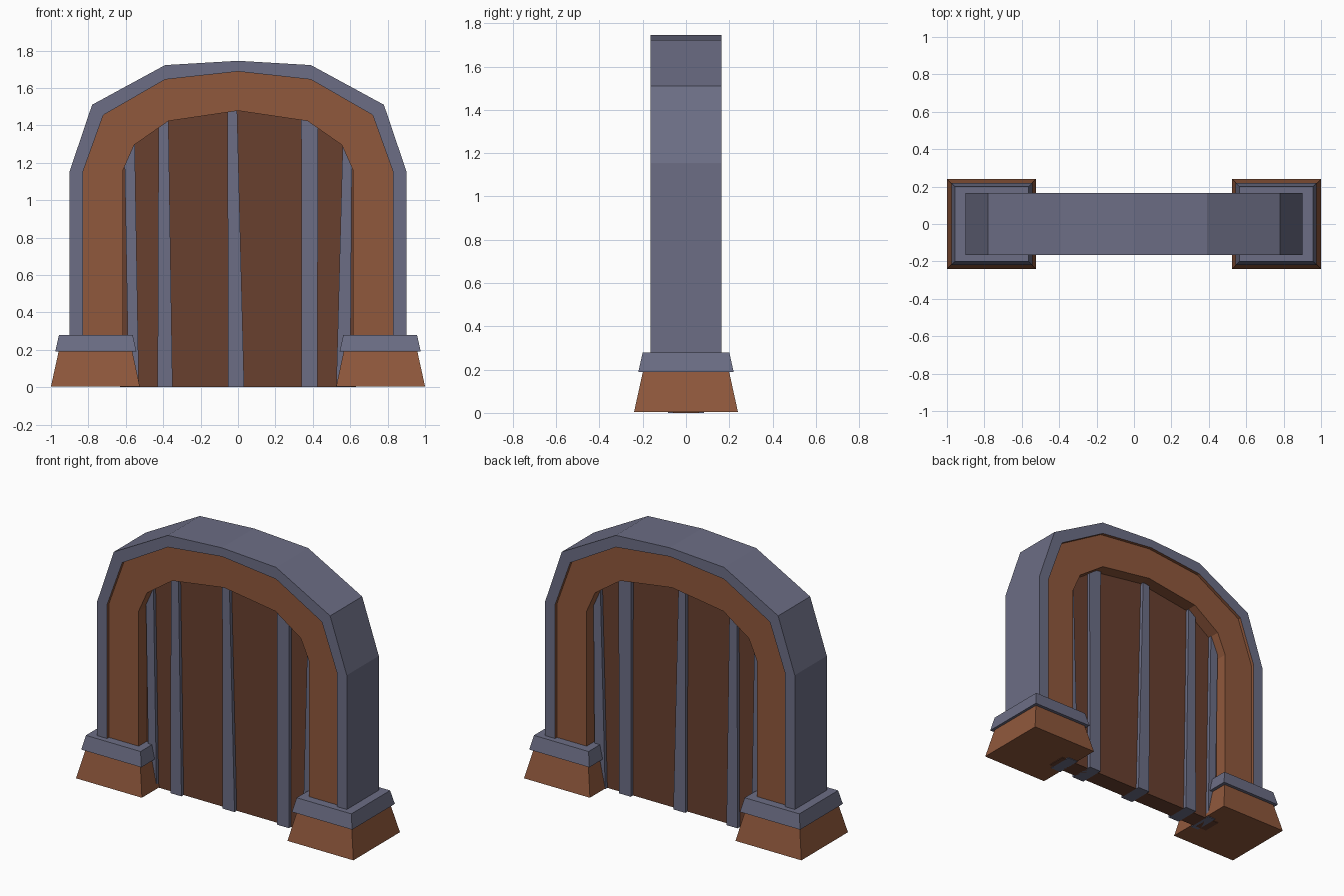
import bpy

if "Cube" in bpy.data.objects:
    bpy.data.objects.remove(bpy.data.objects["Cube"])

def material(name, rgb):
    m = bpy.data.materials.new(name)
    m.diffuse_color = (*rgb, 1)
    m.use_nodes = True
    m.node_tree.nodes["Principled BSDF"].inputs["Base Color"].default_value = m.diffuse_color
    return m

SLATE = material("slate", (0.15, 0.155, 0.235))
BROWN = material("brown", (0.28, 0.098, 0.045))
DARK = material("dark_brown", (0.141, 0.051, 0.028))

def mesh_object(name, verts, faces, mats, indices=None):
    me = bpy.data.meshes.new(name)
    me.from_pydata(verts, [], faces)
    for m in mats:
        me.materials.append(m)
    if indices:
        for p, i in zip(me.polygons, indices):
            p.material_index = i
    ob = bpy.data.objects.new(name, me)
    bpy.context.collection.objects.link(ob)
    return ob

def full(half):
    """Mirror a right-half arch path (foot to crown) into a whole path."""
    return half + [(-x, z) for x, z in reversed(half[:-1])]

def band(name, outer, inner, d, mat, inner_mat):
    """Arch-shaped band between two paths, from y=-d to y=d."""
    n = len(outer)
    verts = [(x, y, z) for path, y in ((outer, -d), (inner, -d), (outer, d), (inner, d))
             for x, z in path]
    O, I, P, J = 0, n, 2 * n, 3 * n
    faces, idx = [], []
    for k in range(n - 1):
        m = k + 1
        faces += [(O+k, O+m, I+m, I+k), (P+m, P+k, J+k, J+m),
                  (O+m, O+k, P+k, P+m), (I+k, I+m, J+m, J+k)]
        idx += [0, 0, 0, 1]
    e = n - 1
    faces += [(O, I, J, P), (O+e, P+e, J+e, I+e)]
    idx += [0, 0]
    # front faces must point to -y
    faces = [f[::-1] for f in faces]
    return mesh_object(name, verts, faces, [mat, inner_mat], idx)

def prism(name, pts, d, mat):
    """Counter-clockwise (x, z) outline extruded from y=-d to y=d."""
    n = len(pts)
    verts = [(x, -d, z) for x, z in pts] + [(x, d, z) for x, z in pts]
    faces = [tuple(range(n)), tuple(range(2 * n - 1, n - 1, -1))]
    faces += [(k, k + n, (k + 1) % n + n, (k + 1) % n) for k in range(n)]
    return mesh_object(name, verts, faces, [mat])

def block(name, low, high, mat):
    """Tapered block; low and high are (x0, x1, half depth, z)."""
    verts = [(x, y, z) for a, b, d, z in (low, high)
             for x, y in ((a, -d), (b, -d), (b, d), (a, d))]
    faces = [(3, 2, 1, 0), (4, 5, 6, 7)]
    faces += [(k, (k + 1) % 4, (k + 1) % 4 + 4, k + 4) for k in range(4)]
    return mesh_object(name, verts, faces, [mat])

# Arch: slate rim around a slightly recessed brown arch
outer = full([(0.90, 0.22), (0.90, 1.155), (0.78, 1.51), (0.39, 1.722), (0, 1.745)])
middle = full([(0.828, 0.22), (0.828, 1.155), (0.72, 1.455), (0.39, 1.645), (0, 1.688)])
inner = full([(0.615, 0.22), (0.615, 1.16), (0.555, 1.295), (0.372, 1.423), (0, 1.478)])
band("arch_rim", outer, middle, 0.165, SLATE, BROWN)
band("arch", middle, inner, 0.145, BROWN, BROWN)

# Door panel, tucked slightly into the arch
door = full([(0.63, 0), (0.63, 1.17), (0.565, 1.31), (0.376, 1.438), (0, 1.493)])
prism("door_panel", door, 0.06, DARK)

# Door strips: bottom left, bottom right, top left, top right, top height
strips = [(-0.585, -0.53, -0.608, -0.552, 1.31),
          (-0.43, -0.35, -0.425, -0.372, 1.44),
          (-0.053, 0.033, -0.056, -0.005, 1.50),
          (0.34, 0.425, 0.338, 0.428, 1.45),
          (0.525, 0.60, 0.56, 0.61, 1.31)]
for i, (a, b, c, d, h) in enumerate(strips):
    prism(f"door_strip_{i + 1}", [(a, 0), (b, 0), (d, h), (c, h)], 0.083, SLATE)

# Pillar feet with slate caps
for side, s in (("left", -1), ("right", 1)):
    def span(a, b):
        return tuple(sorted((s * a, s * b)))
    block(f"{side}_foot", (*span(0.525, 1.0), 0.24, 0.004),
          (*span(0.567, 0.957), 0.197, 0.20), BROWN)
    block(f"{side}_foot_cap", (*span(0.543, 0.977), 0.22, 0.19),
          (*span(0.563, 0.957), 0.20, 0.28), SLATE)
